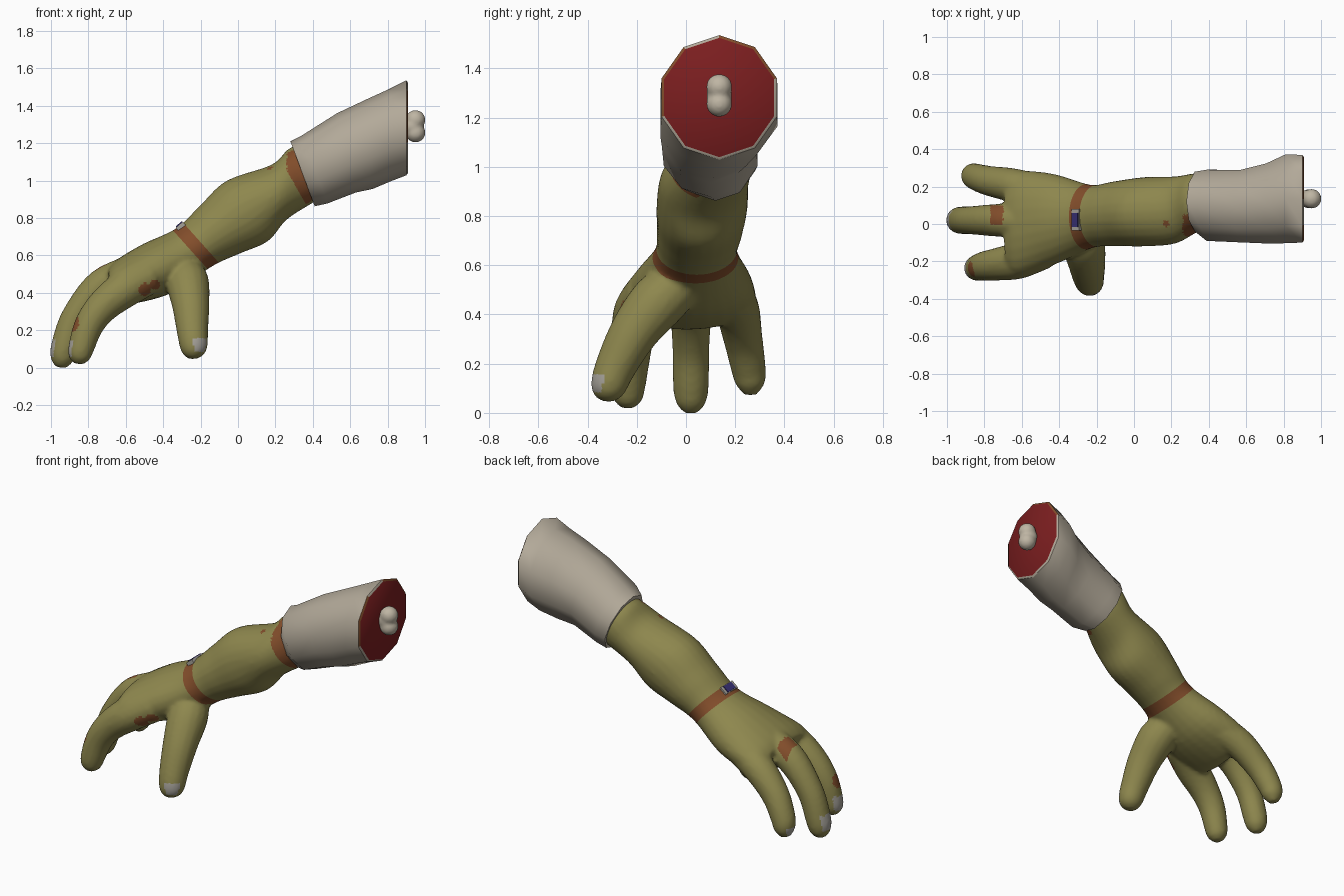
import bpy, bmesh, math
from mathutils import Vector as V, Matrix

if "Cube" in bpy.data.objects:
    bpy.data.objects.remove(bpy.data.objects["Cube"])


def material(name, rgb):
    m = bpy.data.materials.new(name)
    m.diffuse_color = (*rgb, 1)
    m.use_nodes = True
    m.node_tree.nodes["Principled BSDF"].inputs["Base Color"].default_value = m.diffuse_color
    return m


SKIN = material("olive_skin", (.27, .243, .076))
STAIN = material("rust_brown", (.225, .075, .024))
NAIL = material("nail_grey", (.38, .36, .32))
CLOTH = material("sleeve_cream", (.45, .40, .32))
RED = material("raw_red", (.20, .013, .014))
BLUE = material("watch_blue", (.04, .03, .18))
BONE = material("bone_white", (.52, .465, .37))


def finish(bm, name, mats, angle=180):
    bmesh.ops.recalc_face_normals(bm, faces=bm.faces)
    me = bpy.data.meshes.new(name)
    bm.to_mesh(me)
    bm.free()
    for m in mats:
        me.materials.append(m)
    ob = bpy.data.objects.new(name, me)
    bpy.context.collection.objects.link(ob)
    bpy.ops.object.select_all(action='DESELECT')
    ob.select_set(True)
    bpy.context.view_layer.objects.active = ob
    bpy.ops.object.shade_smooth_by_angle(angle=math.radians(angle))
    return ob


def spline(a, b, c, d, t):
    return .5 * (2 * b + (c - a) * t + (2 * a - 5 * b + 4 * c - d) * t * t
                 + (3 * b - a - 3 * c + d) * t ** 3)


def loft(bm, sections, sides, steps, phase=0):
    """Skin elliptical rings (centre, side axis, up axis), closed at both ends."""
    fine = []
    n = len(sections)
    for i in range(n - 1):
        q = [sections[min(max(j, 0), n - 1)] for j in range(i - 1, i + 3)]
        for s in range(steps):
            fine.append([spline(*(k[m] for k in q), s / steps) for m in range(3)])
    fine.append(sections[-1])
    rings = []
    for c, u, v in fine:
        angles = [math.tau * k / sides + phase for k in range(sides)]
        rings.append([bm.verts.new(c + u * math.cos(a) + v * math.sin(a)) for a in angles])
    for r, s in zip(rings, rings[1:]):
        for k in range(sides):
            j = (k + 1) % sides
            bm.faces.new((r[k], r[j], s[j], s[k]))
    bm.faces.new(rings[0][::-1])
    return bm.faces.new(rings[-1])


def span(x1, z1, x2, z2, y, w):
    """Ring between an upper and a lower profile point."""
    top, low = V((x1, y, z1)), V((x2, y, z2))
    return (top + low) / 2, V((0, w, 0)), (top - low) / 2


def tube(bm, pts):
    """Tapered finger through (x, y, z, radius) points."""
    p = [V(q[:3]) for q in pts]
    out = []
    for i, q in enumerate(pts):
        t = (p[min(i + 1, len(p) - 1)] - p[max(i - 1, 0)]).normalized()
        v = t.cross(V((0, 1, 0))).normalized()
        out.append((p[i], t.cross(v) * q[3], v * q[3]))
    loft(bm, out, 16, 5)


def fuse(bm, voxel, iterations):
    """Merge overlapping solids into one smooth skin and return it as a bmesh."""
    bmesh.ops.recalc_face_normals(bm, faces=bm.faces)
    me = bpy.data.meshes.new("blank")
    bm.to_mesh(me)
    bm.free()
    ob = bpy.data.objects.new("blank", me)
    bpy.context.collection.objects.link(ob)
    r = ob.modifiers.new("fuse", 'REMESH')
    r.mode, r.voxel_size = 'VOXEL', voxel
    s = ob.modifiers.new("soften", 'SMOOTH')
    s.factor, s.iterations = .5, iterations
    out = bmesh.new()
    out.from_object(ob, bpy.context.evaluated_depsgraph_get())
    bpy.data.objects.remove(ob)
    return out


# Forearm, palm, fingers and thumb
bm = bmesh.new()
loft(bm, [span(*a) for a in (
    (-.70, .52, -.65, .35, 0, .245),
    (-.65, .575, -.57, .34, .005, .28),
    (-.51, .66, -.35, .40, .025, .243),
    (-.33, .745, -.14, .54, .04, .17),
    (-.20, .87, .0, .605, .055, .174),
    (-.06, 1.0, .16, .675, .065, .185),
    (.18, 1.085, .26, .79, .075, .18),
    (.27, 1.17, .40, .88, .115, .157),
    (.36, 1.2, .47, .92, .12, .14))], 24, 5)
tube(bm, ((-.48, -.14, .49, .10), (-.62, -.195, .41, .10), (-.73, -.215, .32, .088),
          (-.80, -.225, .22, .079), (-.84, -.235, .10, .069), (-.85, -.237, .05, .056),
          (-.855, -.238, .02, .025)))
tube(bm, ((-.52, .02, .52, .10), (-.73, .02, .44, .088), (-.87, .02, .27, .076),
          (-.928, .02, .11, .073), (-.942, .02, .04, .06), (-.946, .02, 0, .028)))
tube(bm, ((-.48, .16, .50, .10), (-.65, .207, .42, .092), (-.78, .232, .30, .08),
          (-.85, .254, .18, .071), (-.865, .262, .12, .06), (-.872, .264, .075, .028)))
tube(bm, ((-.30, -.02, .53, .10), (-.27, -.11, .455, .115), (-.252, -.21, .33, .1),
          (-.243, -.285, .19, .084), (-.236, -.315, .11, .074), (-.232, -.326, .07, .055),
          (-.228, -.33, .05, .025)))
bm = fuse(bm, .0125, 5)

# Clean borders for the wrist strap and the stain beside the sleeve
strap, cuff = V((.745, 0, .667)), V((.865, 0, .5))
for n, d in ((strap, .23), (strap, .298), (cuff, .752)):
    bmesh.ops.bisect_plane(bm, geom=bm.verts[:] + bm.edges[:] + bm.faces[:],
                           plane_co=n * d, plane_no=n)
bm.normal_update()
side_spots = ((-.50, .417, .034), (-.445, .443, .028))
for f in bm.faces:
    c, n = f.calc_center_median(), f.normal
    stained = ((.23 < strap.dot(c) < .298 and c.y > -.145)
               or (cuff.dot(c) > .752 and c.x > .262 and c.y < .05 and n.y < -.25)
               or (-.765 < c.x < -.70 and -.005 < c.y < .10 and c.z > .44)
               or (c - V((-.875, -.245, .23))).length < .045
               or (c - V((.17, 0, 1.07))).length < .018
               or (c.y < -.14 and any(math.hypot(c.x - x, c.z - z) < r
                                      for x, z, r in side_spots)))
    finger_nail = c.x < -.8 and .06 < c.z < .15 and n.x < -.72
    thumb_nail = (c.x > -.4 and c.y < -.27 and .085 < c.z < .16
                  and n.dot(V((.58, -.8, .1))) > .8)
    f.material_index = 1 if stained else 2 if finger_nail or thumb_nail else 0
finish(bm, "forearm_and_hand", (SKIN, STAIN, NAIL))

# Sleeve with a cream rim and a raw cut end
bm = bmesh.new()
end = loft(bm, [span(*a) for a in (
    (.28, 1.21, .41, .862, .12, .168),
    (.34, 1.24, .48, .878, .1, .2),
    (.53, 1.36, .63, .936, .095, .203),
    (.70, 1.44, .72, .955, .11, .225),
    (.81, 1.49, .815, .995, .135, .25),
    (.9, 1.535, .9, 1.028, .135, .246))], 10, 1, math.pi / 10)
bmesh.ops.inset_individual(bm, faces=[end], thickness=.016)
rim = bmesh.ops.inset_individual(bm, faces=[end], thickness=.011)["faces"]
for f in rim:
    c = f.calc_center_median()
    if f is not end and (c.y < 0 and c.z > 1.15 or c.y > .2 and c.z > 1.4):
        f.material_index = 1
end.material_index = 2
bmesh.ops.translate(bm, verts=end.verts[:], vec=(.008, 0, 0))
finish(bm, "sleeve", (CLOTH, STAIN, RED), 50)

# Bone stub with a two-lobed end
bm = bmesh.new()
for x, z, r in ((.949, 1.324, .053), (.949, 1.256, .053), (.935, 1.29, .052)):
    bmesh.ops.create_uvsphere(bm, u_segments=20, v_segments=12, radius=r,
                              matrix=Matrix.Translation((x, .135, z)))
bmesh.ops.create_cone(bm, cap_ends=True, segments=16, radius1=.04, radius2=.04, depth=.12,
                      matrix=Matrix.Translation((.89, .135, 1.29))
                      @ Matrix.Rotation(math.pi / 2, 4, 'Y'))
finish(fuse(bm, .009, 4), "bone", (BONE,))

# Wristwatch: pale case with a blue dial
for name, size, lift, mat in (("watch_case", (.05, .115, .03), -.004, NAIL),
                              ("watch_dial", (.042, .075, .006), .013, BLUE)):
    bm = bmesh.new()
    bmesh.ops.create_cube(bm, size=1, matrix=Matrix.Translation((-.307, .022, .756))
                          @ Matrix.Rotation(math.radians(-40), 4, 'Y')
                          @ Matrix.Translation((0, 0, lift)) @ Matrix.Diagonal((*size, 1)))
    finish(bm, name, (mat,), 30)
